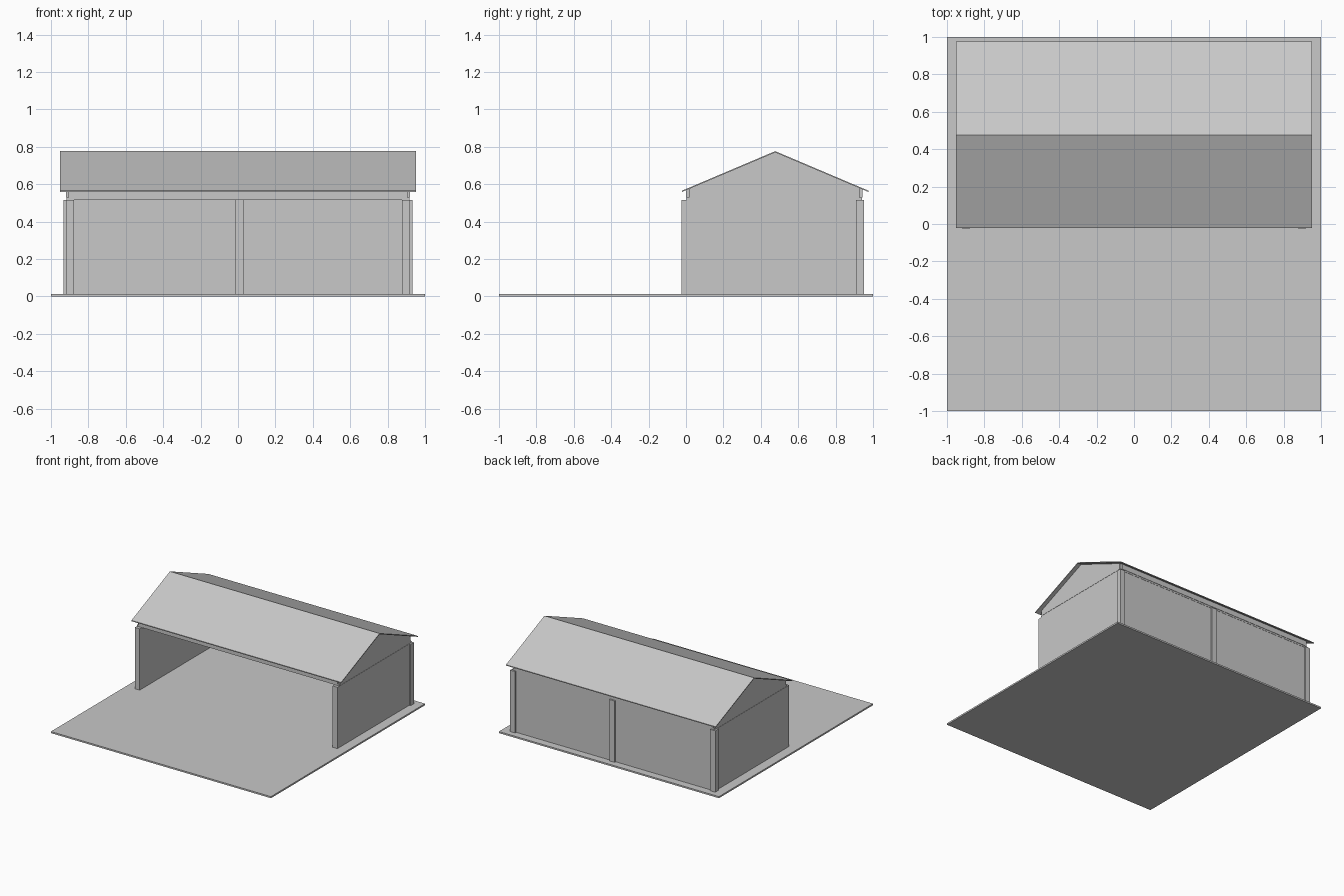
import bpy
import bmesh

cube = bpy.data.objects.get("Cube")
if cube:
    bpy.data.objects.remove(cube, do_unlink=True)

GREY = (0.58, 0.58, 0.58, 1.0)
mat = bpy.data.materials.new("light grey")
mat.use_nodes = True
mat.diffuse_color = GREY
mat.node_tree.nodes["Principled BSDF"].inputs["Base Color"].default_value = GREY


def extrude_x(name, profile, x0, x1):
    """Solid made by sweeping a (y, z) profile from x0 to x1."""
    bm = bmesh.new()
    face = bm.faces.new([bm.verts.new((x0, y, z)) for y, z in profile])
    swept = bmesh.ops.extrude_face_region(bm, geom=[face])["geom"]
    verts = [v for v in swept if isinstance(v, bmesh.types.BMVert)]
    bmesh.ops.translate(bm, verts=verts, vec=(x1 - x0, 0, 0))
    bmesh.ops.recalc_face_normals(bm, faces=bm.faces)
    mesh = bpy.data.meshes.new(name)
    bm.to_mesh(mesh)
    bm.free()
    mesh.materials.append(mat)
    obj = bpy.data.objects.new(name, mesh)
    bpy.context.collection.objects.link(obj)
    return obj


def box(name, x, y, z):
    profile = [(y[0], z[0]), (y[1], z[0]), (y[1], z[1]), (y[0], z[1])]
    return extrude_x(name, profile, x[0], x[1])


RIDGE_Y, RIDGE_Z, SLOPE = 0.477, 0.777, 0.424
SHEET = 0.007
WALL_TOP = 0.517
BEAM_TOP = 0.53


def roof_z(y):
    return RIDGE_Z - SLOPE * abs(y - RIDGE_Y)


def under(y):
    return roof_z(y) - SHEET


def attic(name, y0, y1, half):
    """Block with a flat base that fits up under the roof sheet."""
    profile = [(y0, BEAM_TOP), (y1, BEAM_TOP), (y1, under(y1)),
               (RIDGE_Y, under(RIDGE_Y)), (y0, under(y0))]
    return extrude_x(name, profile, -half, half)


# Ground slab
box("ground_slab", (-1, 1), (-1, 1), (0, 0.013))

# Side walls and rear corner posts
for side, s in (("left", 1), ("right", -1)):
    box(side + "_wall", (s * 0.877, s * 0.92), (-0.024, 0.92), (0.001, WALL_TOP))
    box(side + "_rear_post", (s * 0.887, s * 0.933), (0.91, 0.952), (0.001, WALL_TOP))

# Rear wall with its middle post
box("rear_wall", (-0.89, 0.89), (0.922, 0.938), (0.001, WALL_TOP))
box("rear_middle_post", (-0.016, 0.031), (0.91, 0.952), (0.001, WALL_TOP))

# Ring beam, eave boards and gables
box("ring_beam", (-0.918, 0.918), (0.002, 0.94), (WALL_TOP, BEAM_TOP))
attic("eave_boards", 0.0, 0.943, 0.905)
attic("gables", 0.015, 0.927, 0.92)

# Folded roof sheet
EAVES = (-0.022, 0.976)
sheet = [(EAVES[0], roof_z(EAVES[0])), (RIDGE_Y, RIDGE_Z), (EAVES[1], roof_z(EAVES[1])),
         (EAVES[1], under(EAVES[1])), (RIDGE_Y, under(RIDGE_Y)), (EAVES[0], under(EAVES[0]))]
extrude_x("roof", sheet, -0.953, 0.953)
